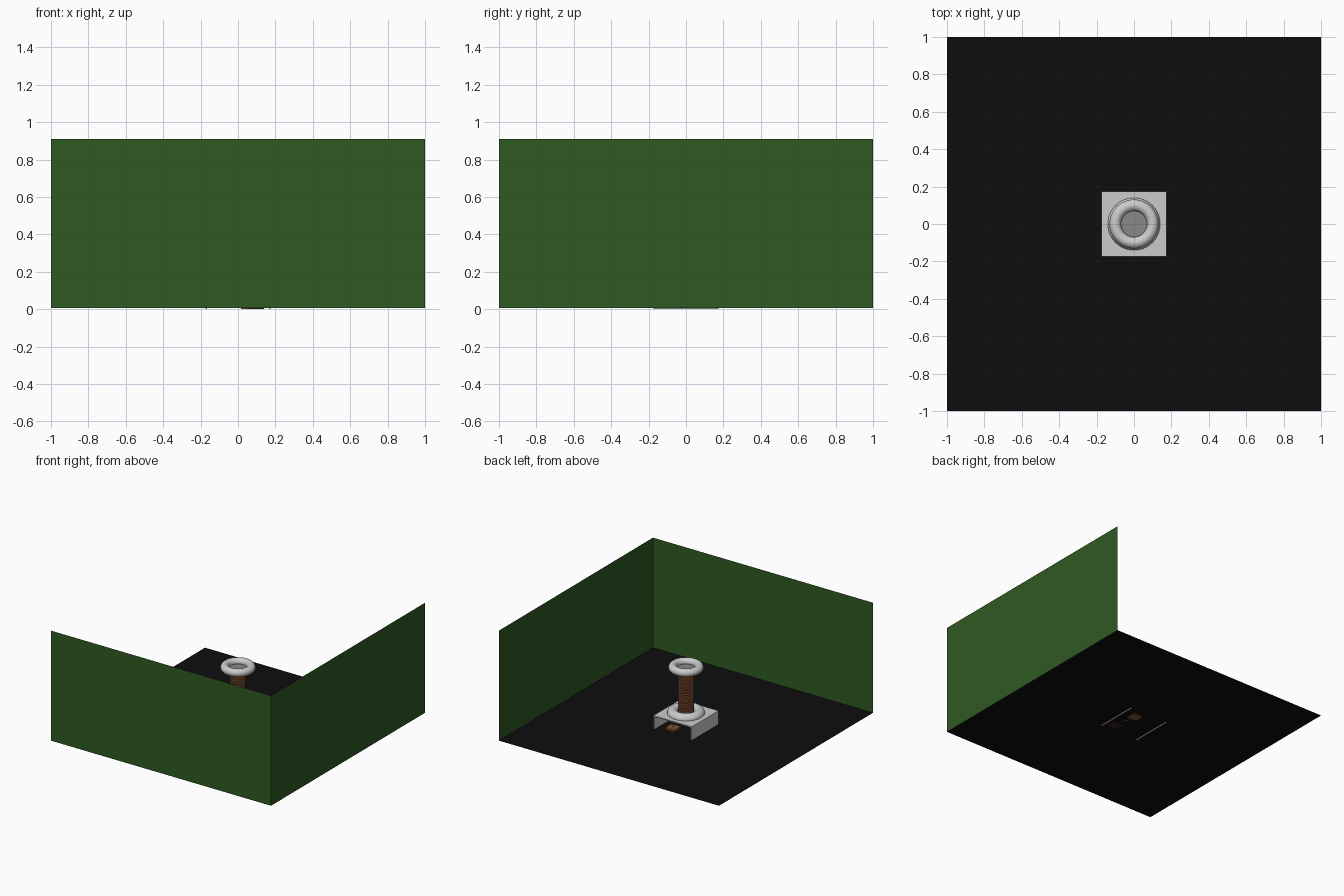
import bpy, math
from mathutils import Vector

if "Cube" in bpy.data.objects:
    bpy.data.objects.remove(bpy.data.objects["Cube"])


def material(name, rgb):
    m = bpy.data.materials.new(name)
    m.diffuse_color = (*rgb, 1)
    m.use_nodes = True
    m.node_tree.nodes["Principled BSDF"].inputs["Base Color"].default_value = m.diffuse_color
    return m


GREEN = material("green", (0.028, 0.10, 0.016))
BLACK = material("black", (0.004, 0.004, 0.004))
COPPER = material("copper", (0.22, 0.085, 0.03))
DARK_RED = material("dark_red", (0.04, 0.012, 0.01))
GREY = material("grey", (0.25, 0.25, 0.25))


def mesh(name, verts, faces, mat=None):
    me = bpy.data.meshes.new(name)
    me.from_pydata(verts, [], faces)
    ob = bpy.data.objects.new(name, me)
    bpy.context.collection.objects.link(ob)
    if mat:
        me.materials.append(mat)
    return ob


def finish(name, mat=None, smooth=False):
    ob = bpy.context.object
    ob.name = name
    if mat:
        ob.data.materials.append(mat)
    if smooth:
        bpy.ops.object.shade_smooth_by_angle(angle=math.radians(40))
    return ob


def box(name, lo, hi, mat=None):
    lo, hi = Vector(lo), Vector(hi)
    bpy.ops.mesh.primitive_cube_add(size=1, location=(lo + hi) / 2)
    bpy.context.object.scale = hi - lo
    return finish(name, mat)


def ring(name, z, major, minor):
    bpy.ops.mesh.primitive_torus_add(location=(0, 0, z), major_radius=major,
                                     minor_radius=minor, major_segments=64,
                                     minor_segments=24)
    return finish(name, None, True)


def cylinder(name, r, z0, z1, mat=None):
    bpy.ops.mesh.primitive_cylinder_add(vertices=48, radius=r, depth=z1 - z0,
                                        location=(0, 0, (z0 + z1) / 2))
    return finish(name, mat, True)


def wire(name, pts, r, mat=None):
    cu = bpy.data.curves.new(name, 'CURVE')
    cu.dimensions = '3D'
    cu.bevel_depth = r
    cu.bevel_resolution = 1
    cu.use_fill_caps = True
    sp = cu.splines.new('POLY')
    sp.points.add(len(pts) - 1)
    for p, co in zip(sp.points, pts):
        p.co = (*co, 1)
    ob = bpy.data.objects.new(name, cu)
    bpy.context.collection.objects.link(ob)
    if mat:
        cu.materials.append(mat)
    return ob


# Floor and the two thin walls along the front and right edges
F, T = 0.006, 0.91
mesh("floor", [(-1, -1, F), (1, -1, F), (1, 1, F), (-1, 1, F)], [(0, 1, 2, 3)], BLACK)
mesh("front_wall", [(-1, -1, F), (1, -1, F), (1, -1, T), (-1, -1, T)], [(0, 1, 2, 3)], GREEN)
mesh("right_wall", [(1, -1, F), (1, 1, F), (1, 1, T), (1, -1, T)], [(0, 1, 2, 3)], GREEN)

# U-shaped stand: one channel profile swept along y
W, H, t = 0.174, 0.118, 0.009
profile = [(-W, 0), (-W, H), (W, H), (W, 0), (W - t, 0), (W - t, H - t),
           (t - W, H - t), (t - W, 0)]
n = len(profile)
verts = [(x, y, z) for y in (-W, W) for x, z in profile]
faces = [(i, i + n, (i + 1) % n + n, (i + 1) % n) for i in range(n)]
for o, flip in ((0, False), (n, True)):
    for q in ((0, 1, 6, 7), (1, 2, 5, 6), (2, 3, 4, 5)):
        q = [i + o for i in q]
        faces.append(q if flip else q[::-1])
mesh("stand", verts, faces)

# Base ring, core tube, wound coil and top ring
ring("base_ring", 0.12, 0.10, 0.04)
cylinder("core_tube", 0.052, 0.11, 0.485, GREY)
turns, steps, z0, z1 = 26, 28, 0.125, 0.475
pts = []
for i in range(turns * steps + 1):
    a = 2 * math.pi * i / steps
    pts.append((0.053 * math.cos(a), 0.053 * math.sin(a),
                z0 + (z1 - z0) * i / (turns * steps)))
wire("coil_winding", pts, 0.0065, COPPER)
cylinder("top_plate", 0.072, 0.478, 0.488, GREY)
ring("top_ring", 0.496, 0.10, 0.031)

# Small electrical parts under the stand with their leads
box("copper_block", (0.015, 0.045, 0), (0.10, 0.125, 0.022), COPPER)
box("dark_block", (0.05, -0.15, 0), (0.14, -0.07, 0.03), DARK_RED)
wire("lead_back", [(0.06, 0.085, 0.02), (0.06, 0.085, 0.112)], 0.003)
wire("lead_front", [(0.095, -0.08, 0.02), (0.095, -0.03, 0.003), (0.06, 0.03, 0.003),
                    (0.06, 0.06, 0.012)], 0.003, COPPER)
